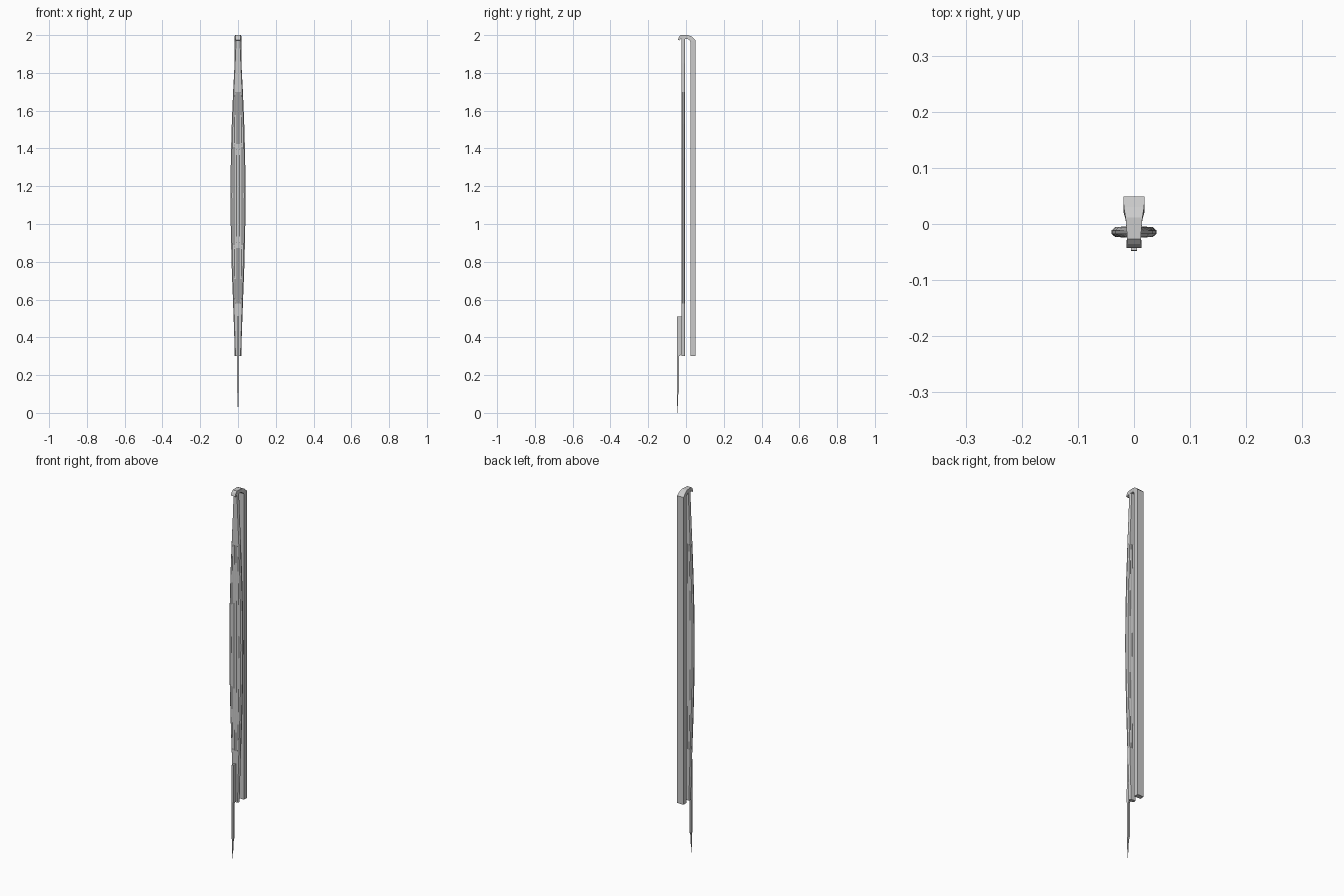
import bpy, bmesh

if "Cube" in bpy.data.objects:
    bpy.data.objects.remove(bpy.data.objects["Cube"])


def loft(name, rings):
    """Skin a list of equal-length closed rings and cap both ends."""
    bm = bmesh.new()
    vs = [[bm.verts.new(p) for p in r] for r in rings]
    n = len(rings[0])
    for a, b in zip(vs, vs[1:]):
        for i in range(n):
            bm.faces.new((a[i], a[(i + 1) % n], b[(i + 1) % n], b[i]))
    bm.faces.new(vs[0])
    bm.faces.new(vs[-1])
    bmesh.ops.recalc_face_normals(bm, faces=bm.faces)
    me = bpy.data.meshes.new(name)
    bm.to_mesh(me)
    bm.free()
    ob = bpy.data.objects.new(name, me)
    bpy.context.collection.objects.link(ob)
    return ob


# back bar that folds over the top into a short hook: half width, outer (y, z), inner (y, z)
path = [(.019, (.049, .30), (.024, .30)), (.019, (.049, 1.975), (.024, 1.965)),
        (.018, (.030, 1.992), (.018, 1.974)), (.015, (.012, 2.0), (.008, 1.98)),
        (.013, (-.012, 2.0), (-.012, 1.98)), (.012, (-.027, 2.0), (-.023, 1.98)),
        (.013, (-.036, 1.992), (-.029, 1.978)), (.013, (-.043, 1.975), (-.036, 1.972))]
loft("back_bar_hook", [[(-w, *o), (w, *o), (w, *i), (-w, *i)] for w, o, i in path])


# slender leaf with bevelled edges
def leaf_ring(w, z, y=-.0145, d=.009):
    e, c = d * .35, w * .83
    return [(-w, y - e, z), (-c, y - d, z), (c, y - d, z), (w, y - e, z),
            (w, y + e, z), (c, y + d, z), (-c, y + d, z), (-w, y + e, z)]


outline = [(.30, .016), (.58, .026), (.76, .033), (.95, .038), (1.15, .040),
           (1.35, .038), (1.53, .033), (1.70, .026), (1.85, .018), (1.98, .012)]
loft("front_leaf", [leaf_ring(w, z) for z, w in outline])

# fine raised ribs following the leaf outline, on both faces
for side, y in (("front", -.0235), ("back", -.0055)):
    for k, f in enumerate((-.55, -.18, .18, .55)):
        loft(f"{side}_rib_{k + 1}",
             [[(f * w - .0025, y, z), (f * w, y - .001, z),
               (f * w + .0025, y, z), (f * w, y + .001, z)]
              for z, w in outline[1:8]])

# needle fixed to the lower front, stepped and pointed: z, half width, front y, back y
needle = [(0, .0006, -.0475, -.0455), (.06, .002, -.048, -.0425), (.095, .0035, -.048, -.042),
          (.115, .0045, -.048, -.036), (.49, .0045, -.048, -.034),
          (.505, .005, -.048, -.023), (.51, .005, -.047, -.023)]
needle[4:] = [(.30, .0045, -.048, -.036), (.31, .005, -.048, -.023), (.51, .005, -.047, -.023)]
loft("needle", [[(-w, a, z), (w, a, z), (w, b, z), (-w, b, z)] for z, w, a, b in needle])
